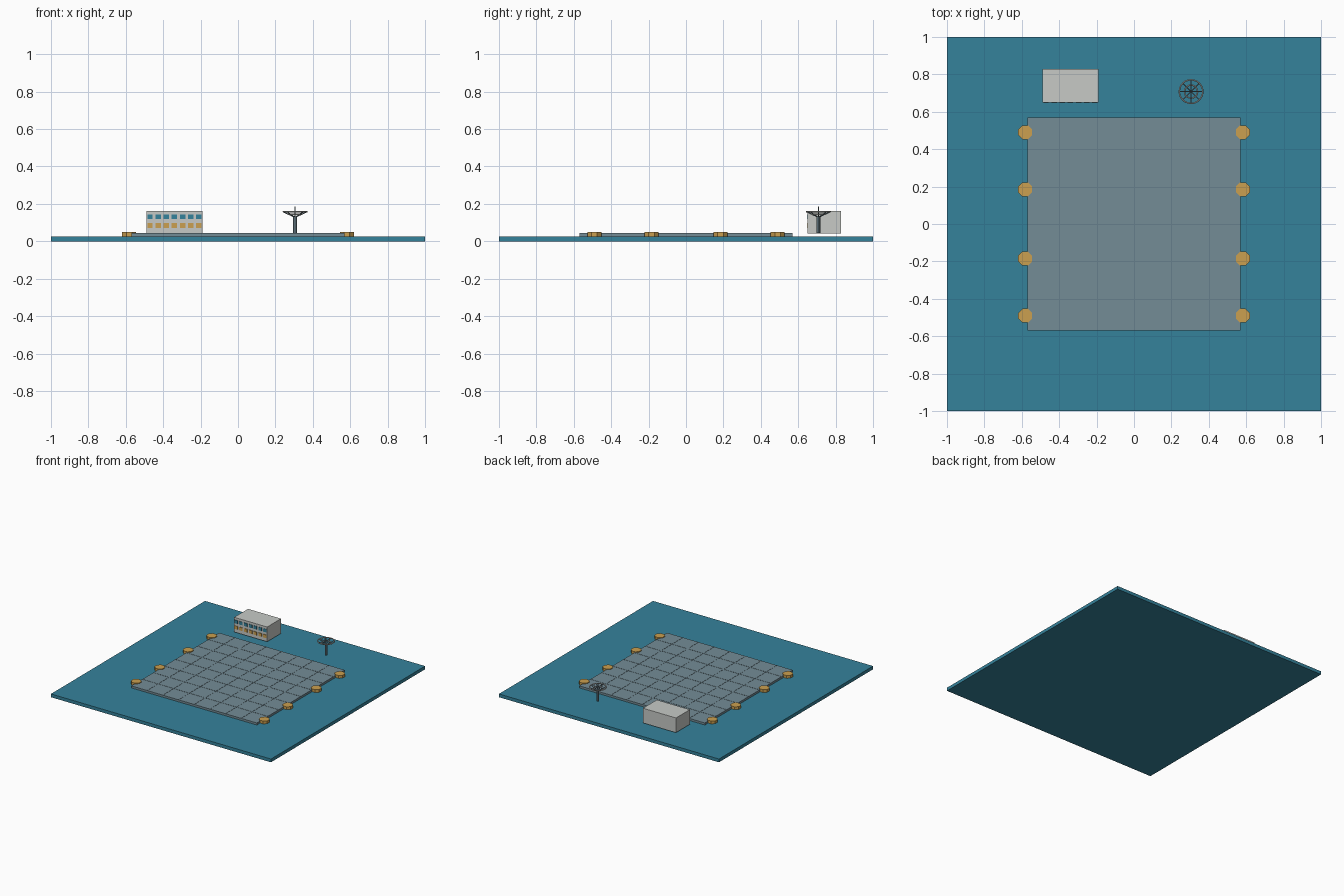
import bpy
from math import cos, sin, pi
from mathutils import Vector

old = bpy.data.objects.get("Cube")
if old:
    bpy.data.objects.remove(old, do_unlink=True)


def material(name, r, g, b):
    m = bpy.data.materials.new(name)
    m.use_nodes = True
    m.diffuse_color = (r, g, b, 1)
    m.node_tree.nodes["Principled BSDF"].inputs["Base Color"].default_value = (r, g, b, 1)
    return m


teal = material("teal", 0.036, 0.225, 0.33)
slate = material("slate_grey", 0.175, 0.262, 0.305)
pale = material("pale_grey", 0.57, 0.59, 0.565)
gold = material("gold", 0.6, 0.35, 0.08)


def finish(name, mat):
    o = bpy.context.object
    o.name = name
    o.data.materials.append(mat)
    return o


def box(name, mat, x, y, z):
    """Box from (low, high) pairs along each axis."""
    bpy.ops.mesh.primitive_cube_add(size=1, location=[sum(p) / 2 for p in (x, y, z)])
    o = finish(name, mat)
    o.scale = [p[1] - p[0] for p in (x, y, z)]
    bpy.ops.object.transform_apply(location=False, rotation=False, scale=True)
    return o


def rod(name, mat, start, end, radius, sides=8, turn=0):
    a, b = Vector(start), Vector(end)
    bpy.ops.mesh.primitive_cylinder_add(vertices=sides, radius=radius,
                                        depth=(b - a).length, location=(a + b) / 2)
    o = finish(name, mat)
    o.rotation_euler = (b - a).to_track_quat('Z', 'Y').to_euler()
    if turn:
        o.rotation_euler.z = turn
    return o


# Ground slab
box("ground_slab", teal, (-1, 1), (-1, 1), (0, 0.027))

# Landing platform with fine raised seams
half = 0.57
cells = 8
box("platform", slate, (-half, half), (-half, half), (0.027, 0.044))
for i in range(1, cells):
    p = -half + 2 * half * i / cells
    seam = (p - 0.002, p + 0.002)
    box("seam_lengthwise", slate, seam, (-half, half), (0.044, 0.0455))
    box("seam_crosswise", slate, (-half, half), seam, (0.044, 0.0455))

# Octagonal pads along both sides
for x in (-0.582, 0.582):
    for y in (-0.49, -0.185, 0.185, 0.49):
        rod("edge_pad", gold, (x, y, 0.027), (x, y, 0.05), 0.04, 8, pi / 8)

# Building with two rows of windows
box("building", pale, (-0.49, -0.19), (0.65, 0.83), (0.042, 0.163))
for mat, z in ((teal, 0.131), (gold, 0.084)):
    for i in range(7):
        x = -0.34 + (i - 3) * 0.0435
        box("window", mat, (x - 0.0145, x + 0.0145), (0.646, 0.651), (z - 0.013, z + 0.013))

# Mast with an open dish
cx, cy = 0.305, 0.708
rim_z, hub_z = 0.158, 0.128
rod("mast", slate, (cx, cy, 0.045), (cx, cy, hub_z + 0.005), 0.01)
rod("antenna_spike", slate, (cx, cy, hub_z), (cx, cy, 0.185), 0.003, 6)
for radius, z in ((0.063, rim_z), (0.035, 0.144)):
    bpy.ops.mesh.primitive_torus_add(major_radius=radius, minor_radius=0.004,
                                     major_segments=24, minor_segments=6,
                                     location=(cx, cy, z))
    finish("dish_ring", pale)
for i in range(8):
    a = i * pi / 4
    tip = (cx + 0.063 * cos(a), cy + 0.063 * sin(a), rim_z)
    rod("dish_rib", slate, (cx, cy, hub_z), tip, 0.003, 6)
    if i % 2 == 0:
        rod("dish_spoke", slate, (cx, cy, rim_z), tip, 0.003, 6)
